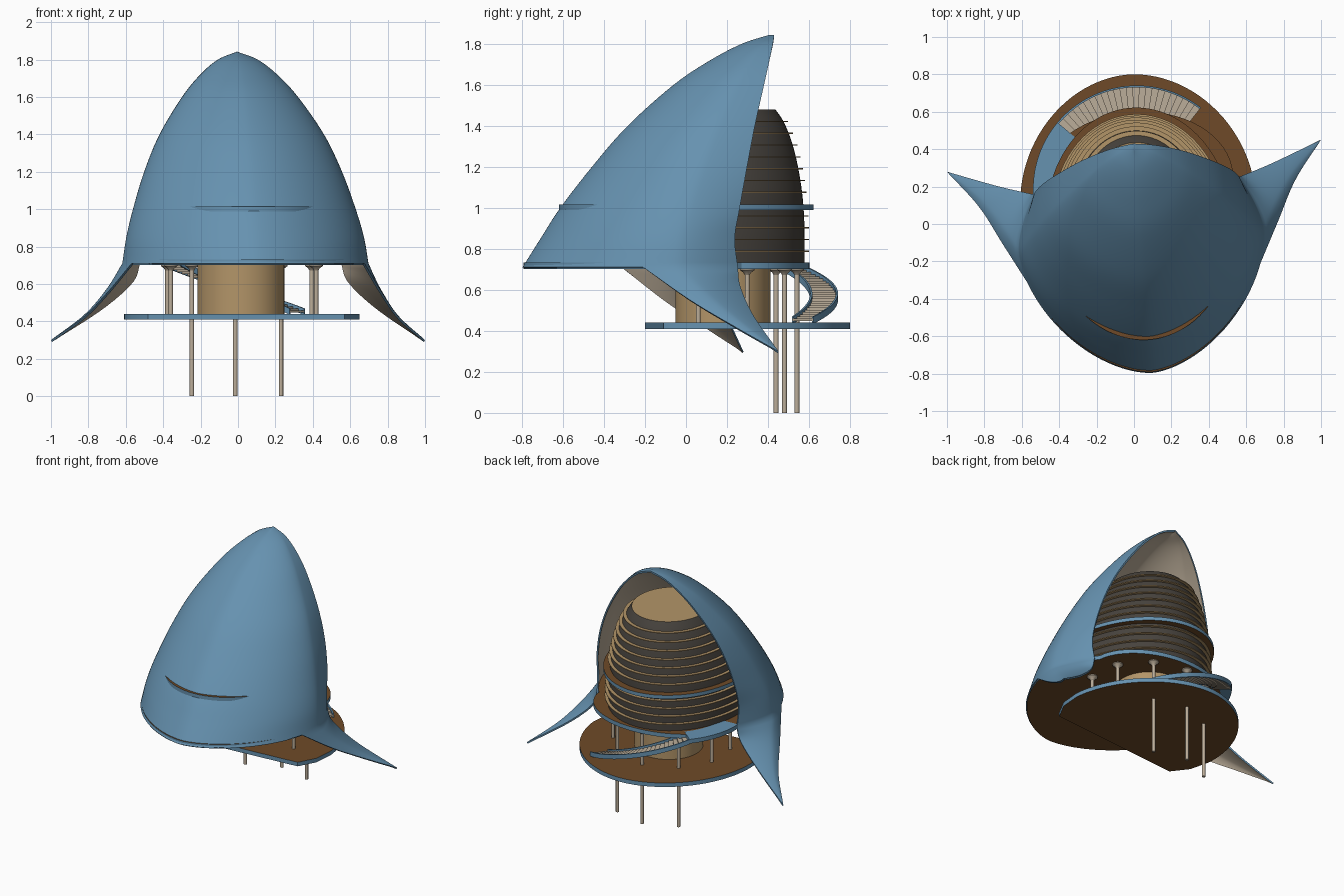
import bpy, bmesh, math
from mathutils import Vector, Matrix

if "Cube" in bpy.data.objects:
    bpy.data.objects.remove(bpy.data.objects["Cube"])

# everything is built symmetric about local x = 0, then turned slightly
PLACE = Matrix.Translation((0, 0.365, 0)) @ Matrix.Rotation(math.radians(4.9), 4, 'Z')


def mat(name, r, g, b):
    m = bpy.data.materials.new(name)
    m.diffuse_color = (r, g, b, 1)
    m.use_nodes = True
    m.node_tree.nodes["Principled BSDF"].inputs["Base Color"].default_value = m.diffuse_color
    return m


BLUE = mat("blue", 0.133, 0.287, 0.434)
CREAM = mat("cream", 0.50, 0.42, 0.32)
BROWN = mat("brown", 0.156, 0.068, 0.021)
TAN = mat("tan", 0.45, 0.30, 0.14)
DARK = mat("dark_glass", 0.062, 0.055, 0.047)


def finish(name, bm, mats, smooth=30, recalc=True, solid=0):
    bmesh.ops.remove_doubles(bm, verts=bm.verts, dist=1e-5)
    if recalc:
        bmesh.ops.recalc_face_normals(bm, faces=bm.faces)
    me = bpy.data.meshes.new(name)
    bm.to_mesh(me)
    bm.free()
    ob = bpy.data.objects.new(name, me)
    bpy.context.collection.objects.link(ob)
    for m in mats:
        me.materials.append(m)
    ob.matrix_world = PLACE
    bpy.ops.object.select_all(action='DESELECT')
    ob.select_set(True)
    bpy.context.view_layer.objects.active = ob
    if solid:
        s = ob.modifiers.new("thickness", 'SOLIDIFY')
        s.thickness, s.offset = solid, -1
        s.material_offset, s.material_offset_rim = 1, 0
        bpy.ops.object.modifier_apply(modifier=s.name)
    if smooth:
        bpy.ops.object.shade_smooth_by_angle(angle=math.radians(smooth))
    return ob


def loft(bm, rings, side=0, cap=0):
    """Closed stack of equal rings with end caps."""
    vs = [[bm.verts.new(p) for p in r] for r in rings]
    n = len(vs[0])
    for a, b in zip(vs, vs[1:]):
        for i in range(n):
            f = bm.faces.new((a[i], a[(i + 1) % n], b[(i + 1) % n], b[i]))
            f.material_index = side
    bm.faces.new(vs[0][::-1]).material_index = cap
    bm.faces.new(vs[-1]).material_index = cap


def plate(name, outline, z0, z1, mats):
    bm = bmesh.new()
    loft(bm, [[(x, y, z) for x, y in outline] for z in (z0, z1)], 0, len(mats) - 1)
    return finish(name, bm, mats)


def ellipse(a, b, cy, n=72, cx=0):
    return [(cx + a * math.cos(2 * math.pi * i / n), cy + b * math.sin(2 * math.pi * i / n))
            for i in range(n)]


def spline(pts, t):
    """Catmull-Rom through tuples, t from 0 to 1."""
    n = len(pts) - 1
    i = min(int(t * n), n - 1)
    f = t * n - i
    p1, p2 = Vector(pts[i]), Vector(pts[i + 1])
    p0 = Vector(pts[i - 1]) if i else 2 * p1 - p2
    p3 = Vector(pts[i + 2]) if i + 2 <= n else 2 * p2 - p1
    return 0.5 * (2 * p1 + (p2 - p0) * f + (2 * p0 - 5 * p1 + 4 * p2 - p3) * f * f
                  + (3 * p1 - p0 - 3 * p2 + p3) * f ** 3)


# ---- hood: half width, front y, rear edge y and rear edge x at each height
HOOD = [(0.71, .66, -1.165, -.16, .55), (0.85, .637, -1.077, -.175, .555),
        (1.0, .597, -.98, -.15, .545), (1.2, .53, -.825, -.11, .50),
        (1.4, .44, -.65, -.065, .42), (1.6, .31, -.425, -.01, .30),
        (1.72, .205, -.245, .025, .20), (1.8, .105, -.09, .05, .103), (1.842, 0, .04, .065, 0)]
SIDE = 0.65   # share of each half section that lies in front of the widest point


def hood_point(row, t):
    z, w, vf, ve, we = row
    s, t = (-1 if t < 0 else 1), abs(t)
    vm = ve + 0.3 * (vf - ve)
    if t <= SIDE:
        a = t / SIDE * math.pi / 2
        u = w * math.sin(a) ** 1.18
        v = vm + (vf - vm) * max(math.cos(a), 0) ** 1.18
    else:
        k = (t - SIDE) / (1 - SIDE)
        u, v = w - (w - we) * k ** 1.6, vm + (ve - vm) * k
    return Vector((s * u, v, z))


M, ROWS, FIN_ROWS = 40, 48, 16
FIN_START = 21
FIN_FRONT = [(.64, -.62, .71), (.74, -.41, .55), (.85, -.20, .42), (1.004, 0, .30)]
FIN_REAR = [(.55, -.16, .71), (.585, -.15, .615), (.74, -.10, .475), (1.004, 0, .30)]

bm = bmesh.new()
rows = []
for i in range(ROWS + 1):
    row = spline(HOOD, i / ROWS)
    rows.append([bm.verts.new(hood_point(row, j / M)) for j in range(-M, M + 1)])
for a, b in zip(rows, rows[1:]):
    for j in range(2 * M):
        bm.faces.new((a[j], a[j + 1], b[j + 1], b[j]))
# fins continue the hood sides down to a point
for s in (-1, 1):
    ids = [s * j for j in range(FIN_START, M + 1)]
    top = [rows[0][M + j] for j in ids]
    p0, p1 = top[0].co.copy(), top[-1].co.copy()
    ks = [i / (len(ids) - 1) for i in range(len(ids))]
    dev = [v.co - p0.lerp(p1, k) for v, k in zip(top, ks)]
    prev = top
    for r in range(1, FIN_ROWS + 1):
        q = r / FIN_ROWS
        F, R = spline([tuple(s * p0[i] if i == 0 else p0[i] for i in range(3))] + FIN_FRONT[1:], q), spline(FIN_REAR, q)
        F.x *= s
        R.x *= s
        cur = [bm.verts.new(F.lerp(R, k) + d * (1 - q)) for k, d in zip(ks, dev)]
        for j in range(len(cur) - 1):
            quad = (prev[j], cur[j], cur[j + 1], prev[j + 1])
            bm.faces.new(quad if s > 0 else quad[::-1])
        prev = cur
finish("hood", bm, [BLUE, CREAM], 40, recalc=False, solid=0.012)

# ---- lower platform: straight front, rounded back
outline = [(-.527, -.521), (.527, -.521), (.605, -.40)]
for i in range(49):
    a = math.pi * i / 48
    c, d = math.cos(a), math.sin(a)
    outline.append((math.copysign(.63 * abs(c) ** 1.04, c), -.25 + .685 * d ** 1.04))
outline.append((-.605, -.40))
plate("platform", outline, .41, .44, [BLUE, BROWN])

# ---- main floor: fills the hood in front, rounded at the back
front = [hood_point(HOOD[0], j / M) * 0.985 for j in range(-M, M + 1)]
outline = [(p.x, p.y - .012) for p in front]
for i in range(33):
    a = math.pi * i / 32
    outline.append((.52 * math.cos(a), -.14 + .375 * math.sin(a)))
plate("main_floor", outline, .702, .732, [BLUE, BROWN])

# ---- balcony ring that just breaks through the hood front
plate("balcony", ellipse(.50, .622, -.365, 96), .988, 1.015, [BLUE, BROWN])

# ---- tower: height, half width, back y
TOWER = [(.73, .475, .213), (.90, .47, .212), (1.05, .447, .203), (1.2, .40, .18),
         (1.32, .355, .15), (1.42, .30, .11), (1.478, .26, .07)]


def tower_ring(z, grow=0.0):
    lo, hi = 0, 1
    for _ in range(30):
        mid = (lo + hi) / 2
        lo, hi = (mid, hi) if spline(TOWER, mid)[0] < z else (lo, mid)
    _, a, back = spline(TOWER, lo)
    vf = next(p[2] + (q[2] - p[2]) * (z - p[0]) / (q[0] - p[0])
              for p, q in zip(HOOD, HOOD[1:]) if z <= q[0])
    fr = max(vf + .06, -.94)
    return ellipse(a + grow, (back - fr) / 2 + grow, (back + fr) / 2)


bm = bmesh.new()
loft(bm, [[(x, y, z) for x, y in tower_ring(z)]
          for z in [.73 + .748 * i / 24 for i in range(25)]], 0, 1)
finish("tower_wall", bm, [DARK, TAN])

bm = bmesh.new()
for i in range(1, 13):
    z = .73 + .0575 * i
    if i != 5:
        ring = tower_ring(z, .022)
        loft(bm, [[(x, y, h) for x, y in ring] for h in (z - .003, z + .003)])
finish("tower_floor_plates", bm, [TAN])

# ---- core drum between platform and main floor
plate("core", ellipse(.232, .232, -.185, 64), .43, .71, [TAN])


# ---- columns with flared heads
def column(name, x, y, z0, r=.012):
    bm = bmesh.new()
    prof = [(r, z0), (r, .672), (r * 1.6, .684), (r * 3, .696), (r * 3, .706)]
    loft(bm, [[(px, py, z) for px, py in ellipse(q, q, y, 16, x)] for q, z in prof])
    finish(name, bm, [CREAM])


for name, x, y in (("left", -.239, .095), ("middle", 0, .176), ("right", .239, .095)):
    column("leg_" + name, x, y, 0)
for s, side in ((-1, "left"), (1, "right")):
    column("rear_column_" + side, s * .387, -.10, .43)
    column("front_column_" + side, s * .39, -.34, .43)


# ---- curved stair around the core
def sector(bm, r0, r1, a0, a1, b0, b1, h, n=1):
    """Curved bar: radii, start/end angle, start/end base height, thickness."""
    rings = []
    for i in range(n + 1):
        t = i / n
        a, b = math.radians(a0 + (a1 - a0) * t), b0 + (b1 - b0) * t
        rings.append([(r * math.cos(a), -.18 + r * math.sin(a), b + dz)
                      for r, dz in ((r0, 0), (r1, 0), (r1, h), (r0, h))])
    loft(bm, rings)


R0, R1, A0, A1, Z0, Z1 = .425, .55, 47, 135, .44, .70
bm = bmesh.new()
STEPS = 24
for i in range(STEPS):
    a = A0 + (A1 - A0) * i / STEPS
    z = Z0 + (Z1 - Z0) * (i + 1) / STEPS
    sector(bm, R0, R1, a, a + (A1 - A0) / STEPS, z - .004, z - .004, .012)
finish("stair_treads", bm, [CREAM], 0)

bm = bmesh.new()
for r in (R0, R1):
    sector(bm, r - .005, r + .005, A0, A1, Z0 - .005, Z1 - .002, .034, 40)
sector(bm, R0, R1 + .005, A1, 178, .703, .703, .031, 20)
finish("stair_strings_and_landing", bm, [BLUE])
